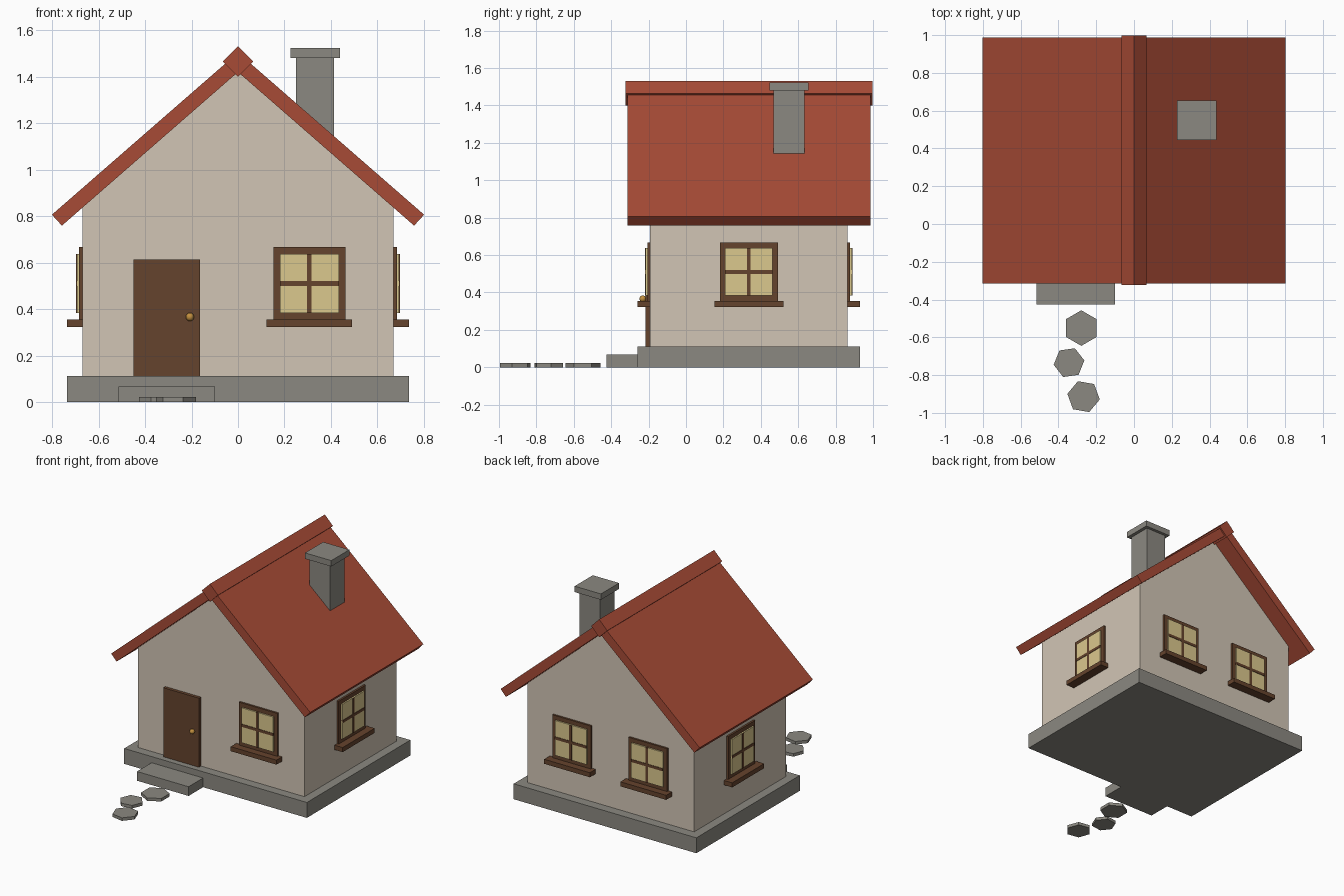
import bpy, bmesh
from math import radians, pi
from mathutils import Matrix, Vector

if "Cube" in bpy.data.objects:
    bpy.data.objects.remove(bpy.data.objects["Cube"])


def material(name, rgb):
    m = bpy.data.materials.new(name)
    m.diffuse_color = (*rgb, 1)
    m.use_nodes = True
    m.node_tree.nodes["Principled BSDF"].inputs["Base Color"].default_value = m.diffuse_color
    return m


STONE = material("stone", (0.26, 0.25, 0.22))
PLASTER = material("plaster", (0.64, 0.56, 0.46))
TILE = material("roof_tile", (0.39, 0.07, 0.037))
WOOD = material("wood", (0.13, 0.056, 0.026))
GLASS = material("lit_glass", (0.71, 0.58, 0.27))
BRASS = material("brass", (0.55, 0.28, 0.05))


def finish(name, bm, mat, matrix=Matrix()):
    bmesh.ops.recalc_face_normals(bm, faces=bm.faces)
    me = bpy.data.meshes.new(name)
    bm.to_mesh(me)
    bm.free()
    me.materials.append(mat)
    ob = bpy.data.objects.new(name, me)
    ob.matrix_world = matrix
    bpy.context.collection.objects.link(ob)
    return ob


def box(name, x, y, z, mat, matrix=Matrix()):
    """Box from (min, max) ranges on each axis."""
    bm = bmesh.new()
    bmesh.ops.create_cube(bm, size=1)
    for v in bm.verts:
        v.co = Vector([(a + b) / 2 + c * (b - a) for (a, b), c in zip((x, y, z), v.co)])
    return finish(name, bm, mat, matrix)


def prism(name, profile, y0, y1, mat):
    """Extrude an x-z profile along y."""
    bm = bmesh.new()
    face = bm.faces.new([bm.verts.new((x, y0, z)) for x, z in profile])
    ext = bmesh.ops.extrude_face_region(bm, geom=[face])["geom"]
    bmesh.ops.translate(bm, vec=(0, y1 - y0, 0),
                        verts=[g for g in ext if isinstance(g, bmesh.types.BMVert)])
    return finish(name, bm, mat)


def window(tag, x, y, turn):
    """Window on a wall; local -y points out of the wall."""
    m = Matrix.Translation((x, y, 0.51)) @ Matrix.Rotation(radians(turn), 4, 'Z')
    box(tag + "_window_frame", (-.155, .155), (-.014, .01), (-.157, .157), WOOD, m)
    box(tag + "_window_glass", (-.127, .127), (-.024, 0), (-.127, .127), GLASS, m)
    box(tag + "_window_upright_bar", (-.01, .01), (-.027, 0), (-.127, .127), WOOD, m)
    box(tag + "_window_cross_bar", (-.127, .127), (-.027, 0), (-.01, .01), WOOD, m)
    box(tag + "_window_sill", (-.184, .184), (-.066, .01), (-.188, -.155), WOOD, m)


# Base and walls
W, FRONT, BACK, MID = 0.67, -0.193, 0.863, 0.336
box("foundation", (-.735, .735), (-.258, .931), (0, .112), STONE)
box("door_step", (-.515, -.1), (-.425, -.2), (0, .067), STONE)
prism("walls", [(-W, .1), (W, .1), (W, .84), (0, 1.425), (-W, .84)], FRONT, BACK, PLASTER)

# Roof slopes and ridge beam
prism("roof", [(-.801, .806), (-.758, .759), (0, 1.42), (.758, .759), (.801, .806), (0, 1.504)],
      -.314, .987, TILE)
prism("roof_ridge", [(-.065, 1.465), (0, 1.4), (.065, 1.465), (0, 1.53)], -.323, .998, TILE)

# Chimney
box("chimney", (.25, .414), (.467, .633), (1.05, 1.49), STONE)
box("chimney_cap", (.227, .438), (.446, .654), (1.48, 1.523), STONE)

# Door and knob
box("door", (-.45, -.163), (-.216, -.18), (.112, .614), WOOD)
bm = bmesh.new()
bmesh.ops.create_uvsphere(bm, u_segments=16, v_segments=8, radius=.018)
for f in bm.faces:
    f.smooth = True
finish("door_knob", bm, BRASS, Matrix.Translation((-.207, -.231, .366)))

# Windows: one front, two back, one each side
window("front", .307, FRONT, 0)
for side, s in (("right", 1), ("left", -1)):
    window(side, s * W, MID, s * 90)
    window("back_" + side, s * .307, BACK, 180)

# Hexagonal stepping stones
for i, (x, y, r, a) in enumerate([(-.279, -.551, .094, 90), (-.344, -.734, .082, 8),
                                  (-.267, -.914, .087, -10)]):
    bm = bmesh.new()
    bmesh.ops.create_cone(bm, cap_ends=True, segments=6, radius1=r, radius2=r, depth=.022,
                          matrix=Matrix.Rotation(radians(a) + pi / 2, 4, 'Z')
                          if i == 99 else Matrix())
    # align one corner with +x, then turn to the wanted angle
    c = bm.verts[:][0].co
    from_x = Vector((1, 0)).angle_signed(Vector((c.x, c.y)))
    bmesh.ops.rotate(bm, verts=bm.verts, cent=(0, 0, 0),
                     matrix=Matrix.Rotation(radians(a) + from_x, 3, 'Z'))
    finish(f"stepping_stone_{i + 1}", bm, STONE, Matrix.Translation((x, y, .011)))
